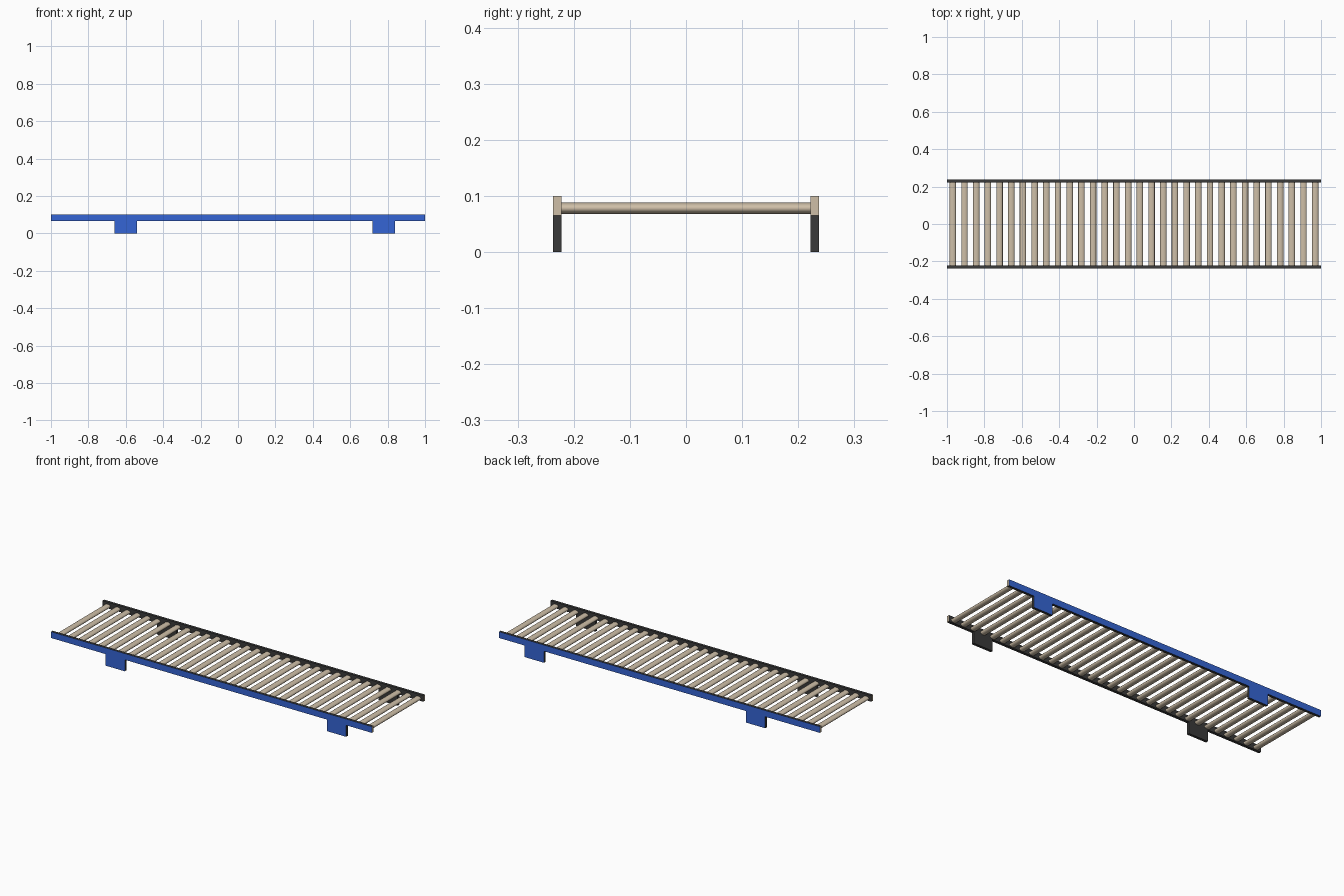
import bpy, bmesh, math

if "Cube" in bpy.data.objects:
    bpy.data.objects.remove(bpy.data.objects["Cube"])


def material(name, rgb):
    m = bpy.data.materials.new(name)
    m.diffuse_color = (*rgb, 1)
    m.use_nodes = True
    m.node_tree.nodes["Principled BSDF"].inputs["Base Color"].default_value = m.diffuse_color
    return m


BLUE = material("blue paint", (0.036, 0.13, 0.66))
DARK = material("dark steel", (0.042, 0.042, 0.042))
BEIGE = material("beige roller", (0.62, 0.52, 0.39))


def add_object(name, bm, mats):
    bmesh.ops.recalc_face_normals(bm, faces=bm.faces[:])
    me = bpy.data.meshes.new(name)
    bm.to_mesh(me)
    bm.free()
    for m in mats:
        me.materials.append(m)
    ob = bpy.data.objects.new(name, me)
    bpy.context.collection.objects.link(ob)
    return ob


# Side rails with feet: one outline extruded through the rail thickness
Z_RAIL, Z_TOP, Y_IN, Y_OUT = 0.065, 0.1, 0.222, 0.237
OUTLINE = [(-1, Z_TOP), (-1, Z_RAIL), (-0.66, Z_RAIL), (-0.66, 0), (-0.54, 0),
           (-0.54, Z_RAIL), (0.72, Z_RAIL), (0.72, 0), (0.84, 0),
           (0.84, Z_RAIL), (1, Z_RAIL), (1, Z_TOP)]


def side_rail(name, side):
    bm = bmesh.new()
    face = bm.faces.new([bm.verts.new((x, side * Y_IN, z)) for x, z in OUTLINE])
    ext = bmesh.ops.extrude_face_region(bm, geom=[face])["geom"]
    verts = [g for g in ext if isinstance(g, bmesh.types.BMVert)]
    bmesh.ops.translate(bm, verts=verts, vec=(0, side * (Y_OUT - Y_IN), 0))
    bmesh.ops.recalc_face_normals(bm, faces=bm.faces[:])
    # Outer face blue, rail ends beige, everything else dark
    for f in bm.faces:
        c = f.calc_center_median()
        if f.normal.y * side > 0.9:
            f.material_index = 1
        elif abs(c.x) > 0.99:
            f.material_index = 2
    return add_object(name, bm, [DARK, BLUE, BEIGE])


side_rail("front_rail", -1)
side_rail("back_rail", 1)

# Row of flattened rollers spanning between the rails
COUNT, SIDES, RX, RZ, Z_MID = 32, 20, 0.0172, 0.0102, 0.078
for i in range(COUNT):
    x0 = -1 + (i + 0.5) * 2 / COUNT
    bm = bmesh.new()
    ring = [(RX * math.cos(2 * math.pi * k / SIDES),
             RZ * math.sin(2 * math.pi * k / SIDES)) for k in range(SIDES)]
    ends = [[bm.verts.new((x0 + a, y, Z_MID + b)) for a, b in ring]
            for y in (-Y_IN, Y_IN)]
    for e in ends:
        bm.faces.new(e)
    for k in range(SIDES):
        n = (k + 1) % SIDES
        f = bm.faces.new([ends[0][k], ends[0][n], ends[1][n], ends[1][k]])
        f.smooth = True
    roller = add_object(f"roller_{i + 1:02d}", bm, [BEIGE])
    bpy.context.view_layer.objects.active = roller
    roller.select_set(True)
    bpy.ops.object.shade_smooth_by_angle(angle=math.radians(50))
    roller.select_set(False)
